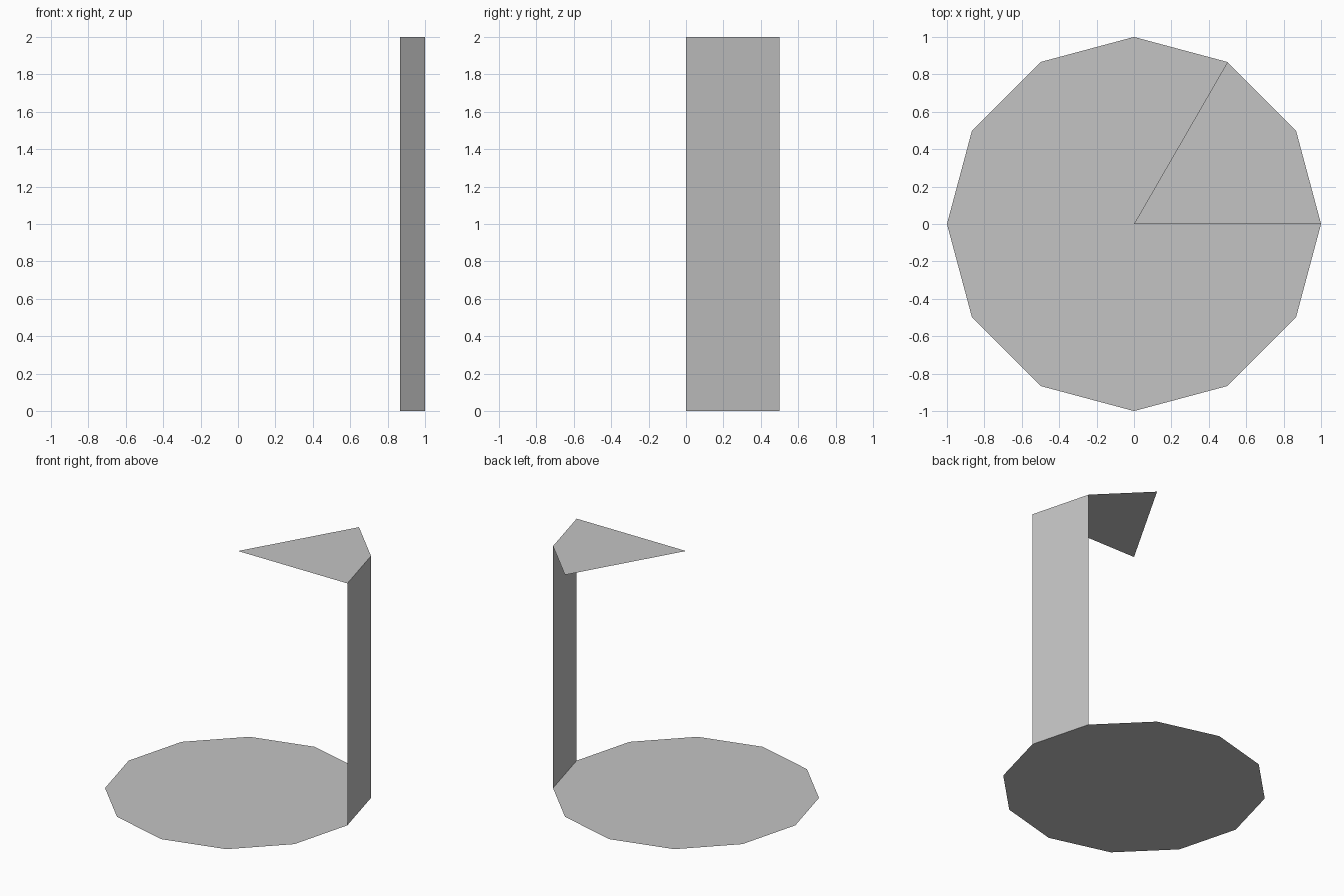
import bpy
import bmesh
from math import cos, sin, tau

SIDES = 12
HEIGHT = 2.0

if "Cube" in bpy.data.objects:
    bpy.data.objects.remove(bpy.data.objects["Cube"], do_unlink=True)

# One plain grey for every surface
grey = bpy.data.materials.new("plain_grey")
grey.use_nodes = True
colour = (0.55, 0.55, 0.55, 1.0)
grey.diffuse_color = colour
grey.node_tree.nodes["Principled BSDF"].inputs["Base Color"].default_value = colour


def rim(step, z):
    """Corner of the twelve-sided outline at a given height."""
    angle = tau * step / SIDES
    return (cos(angle), sin(angle), z)


def add_panel(name, corners):
    """Single flat face through the given corners."""
    bm = bmesh.new()
    bm.faces.new([bm.verts.new(c) for c in corners])
    mesh = bpy.data.meshes.new(name)
    bm.to_mesh(mesh)
    bm.free()
    mesh.materials.append(grey)
    panel = bpy.data.objects.new(name, mesh)
    bpy.context.collection.objects.link(panel)
    return panel


# Base disc, facing down
add_panel("base_disc", [rim(i, 0) for i in reversed(range(SIDES))])

# One upright side panel, facing outwards
add_panel("side_panel", [rim(0, 0), rim(1, 0), rim(1, HEIGHT), rim(0, HEIGHT)])

# Top wedge: two segments wide, reaching in to the centre
add_panel("top_wedge", [(0, 0, HEIGHT)] + [rim(i, HEIGHT) for i in range(3)])
